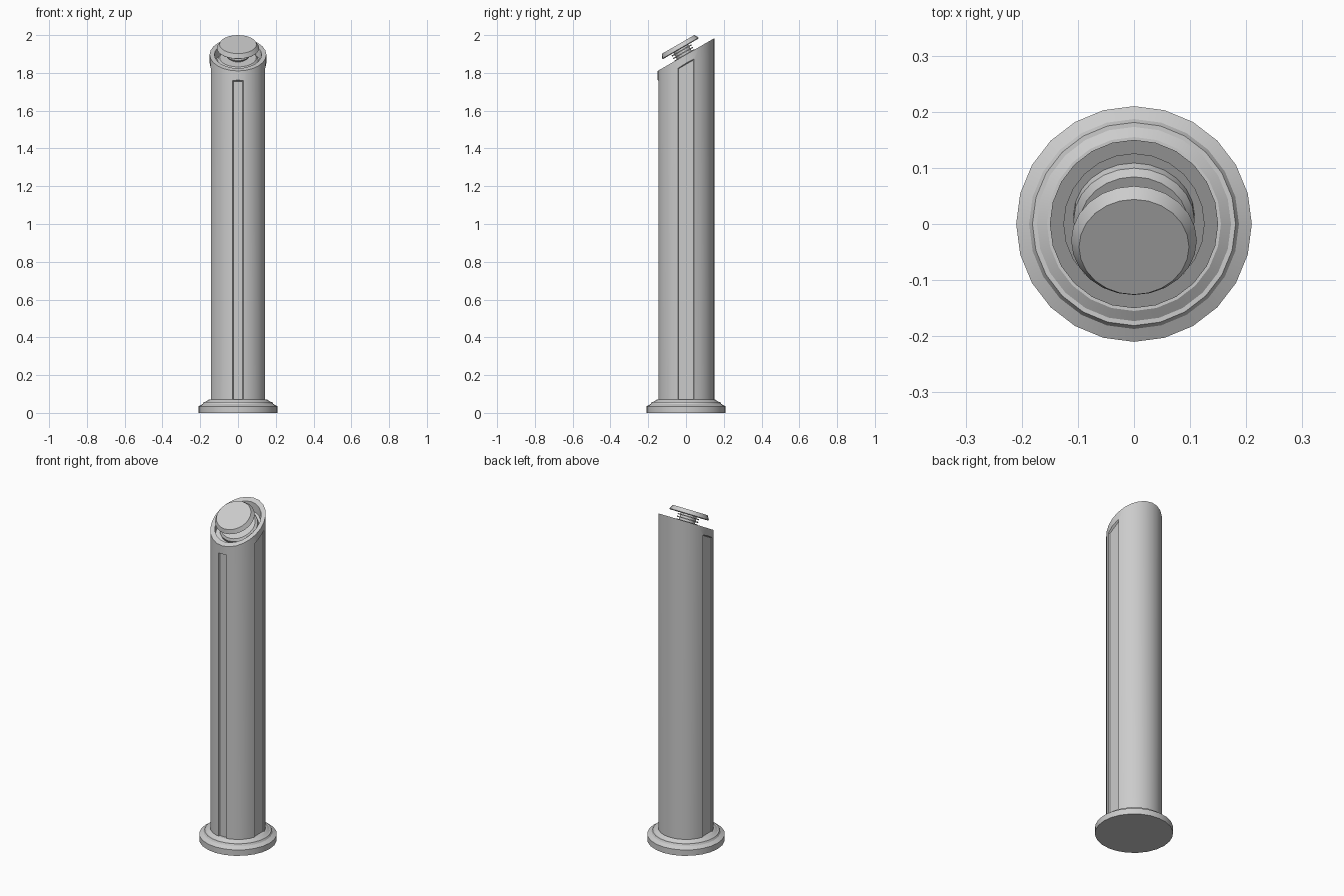
import bpy, bmesh, math
from mathutils import Matrix

if "Cube" in bpy.data.objects:
    bpy.data.objects.remove(bpy.data.objects["Cube"])

SIDES = 24
TILT = math.radians(30)
SLOPE = math.tan(TILT)

grey = bpy.data.materials.new("plain_grey")
grey.diffuse_color = (0.6, 0.6, 0.6, 1)
grey.use_nodes = True
grey.node_tree.nodes["Principled BSDF"].inputs["Base Color"].default_value = grey.diffuse_color


def finish(name, bm, matrix=None):
    bmesh.ops.recalc_face_normals(bm, faces=bm.faces)
    me = bpy.data.meshes.new(name)
    if matrix:
        bm.transform(matrix)
    bm.to_mesh(me)
    bm.free()
    me.materials.append(grey)
    ob = bpy.data.objects.new(name, me)
    bpy.context.collection.objects.link(ob)
    return ob


def smooth(ob):
    bpy.ops.object.select_all(action='DESELECT')
    ob.select_set(True)
    bpy.context.view_layer.objects.active = ob
    bpy.ops.object.shade_smooth_by_angle(angle=math.radians(25))


def lathe(name, profile, matrix=None):
    """Closed solid from (radius, height, slope) rings, capped at both ends."""
    bm = bmesh.new()
    rings = []
    for r, z, s in profile:
        ring = []
        for i in range(SIDES):
            a = 2 * math.pi * i / SIDES
            y = r * math.sin(a)
            ring.append(bm.verts.new((r * math.cos(a), y, z + s * y)))
        rings.append(ring)
    for a, b in zip(rings, rings[1:]):
        for i in range(SIDES):
            j = (i + 1) % SIDES
            bm.faces.new((a[i], a[j], b[j], b[i]))
    bm.faces.new(rings[0])
    bm.faces.new(rings[-1])
    return finish(name, bm, matrix)


# stepped foot
foot = lathe("foot", [(0.21, 0, 0), (0.21, 0.035, 0), (0.187, 0.047, 0),
                      (0.181, 0.058, 0), (0.173, 0.058, 0), (0.155, 0.07, 0),
                      (0.13, 0.07, 0)])
smooth(foot)

# column with a slanted, hollowed top
column = lathe("column", [(0.15, 0.05, 0), (0.15, 1.897, SLOPE),
                          (0.125, 1.897, SLOPE), (0.125, 1.845, SLOPE)])


# long recessed panels on the front and both sides
def panel_cutter(name, half, top, slope, turn):
    bm = bmesh.new()
    loops = []
    for depth, grow in ((0.17, 0.012), (0.137, -0.005)):
        w = half + grow
        loops.append([bm.verts.new(p) for p in (
            (-w, -depth, 0.065), (w, -depth, 0.065),
            (w, -depth, top + grow + slope * w),
            (-w, -depth, top + grow - slope * w))])
    a, b = loops
    bm.faces.new(a)
    bm.faces.new(b)
    for i in range(4):
        j = (i + 1) % 4
        bm.faces.new((a[i], a[j], b[j], b[i]))
    ob = finish(name, bm, Matrix.Rotation(turn, 4, 'Z'))
    ob.hide_render = True
    return ob


cutters = [panel_cutter("front_panel_cutter", 0.028, 1.76, 0, 0),
           panel_cutter("right_panel_cutter", 0.044, 1.85, SLOPE, math.pi / 2),
           panel_cutter("left_panel_cutter", 0.044, 1.85, -SLOPE, -math.pi / 2)]
bpy.context.view_layer.objects.active = column
for c in cutters:
    mod = column.modifiers.new("panel", 'BOOLEAN')
    mod.object = c
    mod.operation = 'DIFFERENCE'
    mod.solver = 'EXACT'
    bpy.ops.object.modifier_apply(modifier=mod.name)
for c in cutters:
    bpy.data.objects.remove(c)
smooth(column)

# tilted lamp head: seat, finned neck, cap
tilt = Matrix.Translation((0, 0, 1.88)) @ Matrix.Rotation(TILT, 4, 'X')
seat = lathe("head_seat", [(0.108, -0.032, 0), (0.108, -0.012, 0), (0.097, 0, 0)], tilt)
neck = [(0.045, -0.002, 0)]
for k in range(3):
    z = 0.012 + 0.015 * k
    neck += [(0.045, z, 0), (0.06, z, 0), (0.06, z + 0.006, 0), (0.045, z + 0.006, 0)]
neck.append((0.045, 0.06, 0))
fins = lathe("finned_neck", neck, tilt)
cap = lathe("head_cap", [(0.108, 0.055, 0), (0.112, 0.059, 0), (0.098, 0.082, 0)], tilt)
for ob in (seat, fins, cap):
    smooth(ob)
